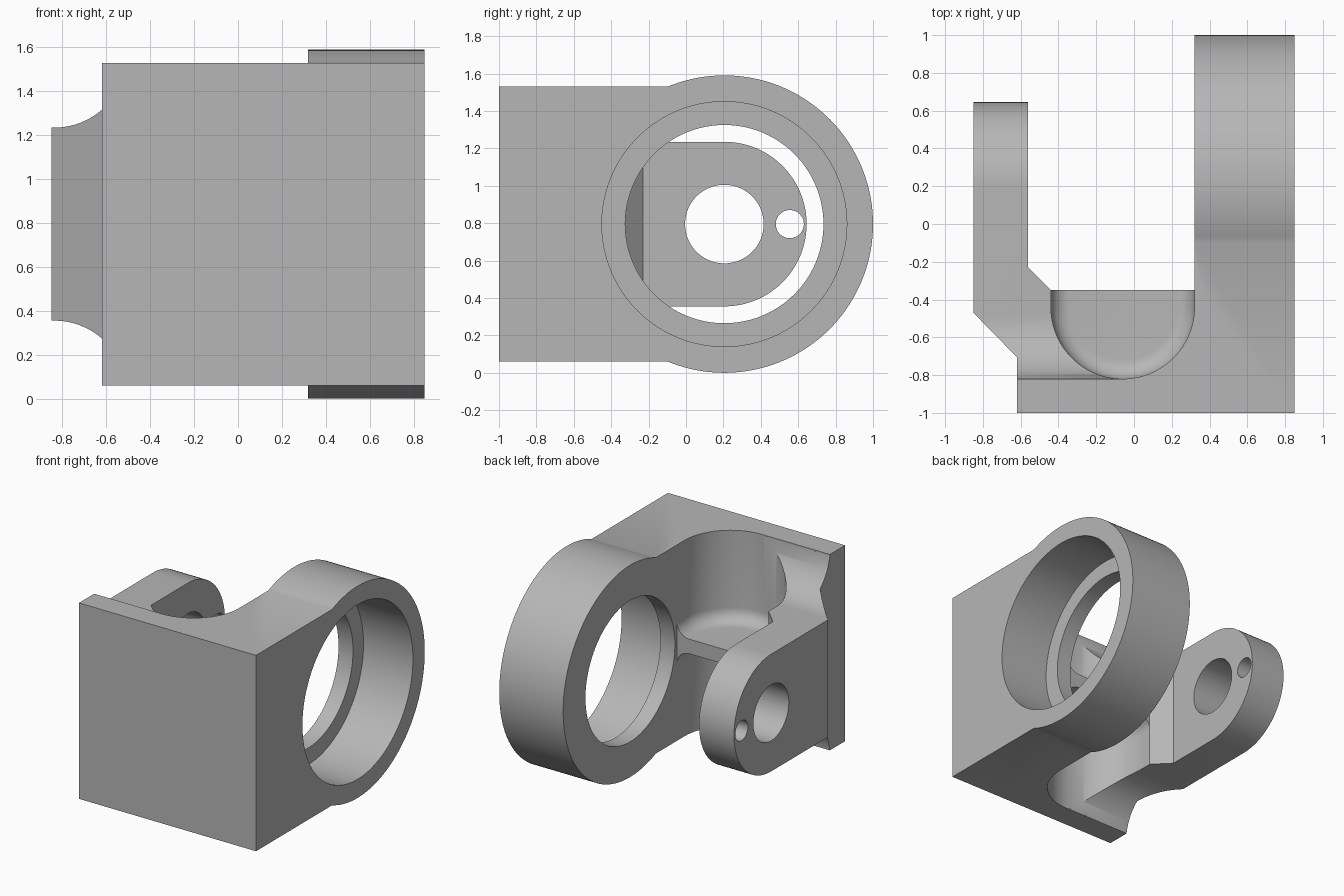
import bpy, bmesh
from math import sin, cos, radians, degrees, asin
from mathutils import Vector

cube = bpy.data.objects.get("Cube")
if cube:
    bpy.data.objects.remove(cube, do_unlink=True)

grey = bpy.data.materials.new("plain_grey")
grey.use_nodes = True
colour = (0.47, 0.47, 0.47, 1)
grey.diffuse_color = colour
grey.node_tree.nodes["Principled BSDF"].inputs["Base Color"].default_value = colour

AXIS_Y, AXIS_Z = 0.205, 0.795      # common axis of the ring and the lug
BASE, TOP = 0.06, 1.53             # plate height range


def arc(cx, cy, r, start, end, steps=48):
    angles = [radians(start + (end - start) * i / steps) for i in range(steps + 1)]
    return [(cx + r * cos(a), cy + r * sin(a)) for a in angles]


def prism(name, outline, axis, low, high, round_low=0):
    """Extrude a closed outline along x (outline in y, z) or z (outline in x, y)."""
    place = (lambda p, h: Vector((h, *p))) if axis == "x" else (lambda p, h: Vector((*p, h)))
    bm = bmesh.new()
    bottom = bm.faces.new([bm.verts.new(place(p, low)) for p in outline])
    new = bmesh.ops.extrude_face_region(bm, geom=[bottom], use_keep_orig=True)
    shift = place((0, 0), high - low)
    bmesh.ops.translate(bm, vec=shift, verts=[v for v in new["geom"] if isinstance(v, bmesh.types.BMVert)])
    bmesh.ops.recalc_face_normals(bm, faces=bm.faces)
    if round_low:
        bmesh.ops.bevel(bm, geom=list(bottom.edges), offset=round_low, segments=8,
                        profile=0.5, affect="EDGES")
    mesh = bpy.data.meshes.new(name)
    bm.to_mesh(mesh)
    bm.free()
    mesh.materials.append(grey)
    ob = bpy.data.objects.new(name, mesh)
    bpy.context.collection.objects.link(ob)
    return ob


def combine(target, other, operation):
    mod = target.modifiers.new("combine", "BOOLEAN")
    mod.operation, mod.solver, mod.object = operation, "EXACT", other
    bpy.context.view_layer.objects.active = target
    bpy.ops.object.modifier_apply(modifier=mod.name)
    bpy.data.objects.remove(other, do_unlink=True)


def hole(target, y, radius, x0, x1):
    combine(target, prism("hole_cutter", arc(y, AXIS_Z, radius, 0, 360, 96)[:-1], "x", x0, x1),
            "DIFFERENCE")


# Ring arm: square block running into a large round ring
ring_r = 0.795
turn = 180 - degrees(asin((TOP - AXIS_Z) / ring_r))
bracket = prism("bracket", [(-1, TOP), (-1, BASE)]
                + arc(AXIS_Y, AXIS_Z, ring_r, -turn, turn, 96), "x", 0.32, 0.85)

# Front plate with the thick inner corner beside the ring arm
plate = prism("front_plate", [(-0.62, -1), (0.4, -1), (0.4, -0.44), (0.32, -0.44),
                              (-0.06, -0.82), (-0.62, -0.82)], "z", BASE, TOP)
combine(bracket, plate, "UNION")

# Lug: plan outline with chamfers, limited by a side outline with fillets and a round end
lug = prism("lug", [(-0.62, -0.9), (-0.62, -0.705), (-0.85, -0.47), (-0.85, 0.8),
                    (-0.56, 0.8), (-0.56, -0.23), (-0.44, -0.35), (0.4, -0.35),
                    (0.4, -0.9)], "z", -0.2, 1.8)
upper = [(-0.9, 1.5)] + arc(-0.484, 1.575, 0.34, 189, 270, 24)
lower = [(y, 2 * AXIS_Z - z) for y, z in reversed(upper)]
side = prism("lug_side", upper + arc(AXIS_Y, AXIS_Z, 0.44, 90, -90) + lower, "x", -1, 0.6)
combine(lug, side, "INTERSECT")
combine(bracket, lug, "UNION")

# U-shaped pockets from above and below, leaving a thin web between them
pocket_outline = [(0.32, 0), (-0.44, 0)] + arc(-0.06, -0.44, 0.38, 180, 360)
for sign in (1, -1):
    pocket = prism("pocket_cutter", pocket_outline, "z", 0.055, 1.2, round_low=0.1)
    for v in pocket.data.vertices:
        v.co.z = AXIS_Z + sign * v.co.z
    if sign < 0:
        pocket.data.flip_normals()
    combine(bracket, pocket, "DIFFERENCE")

# Ring bore with a deep counterbore, lug bore and small pin hole
hole(bracket, AXIS_Y, 0.53, 0.2, 1)
hole(bracket, AXIS_Y, 0.655, 0.44, 1)
hole(bracket, AXIS_Y, 0.21, -1, -0.4)
hole(bracket, 0.555, 0.075, -1, -0.4)

# Clean up and shade
bm = bmesh.new()
bm.from_mesh(bracket.data)
bmesh.ops.remove_doubles(bm, verts=bm.verts, dist=0.0002)
bm.to_mesh(bracket.data)
bm.free()
bpy.ops.object.select_all(action="DESELECT")
bracket.select_set(True)
bpy.context.view_layer.objects.active = bracket
bpy.ops.object.shade_smooth_by_angle(angle=radians(30))
